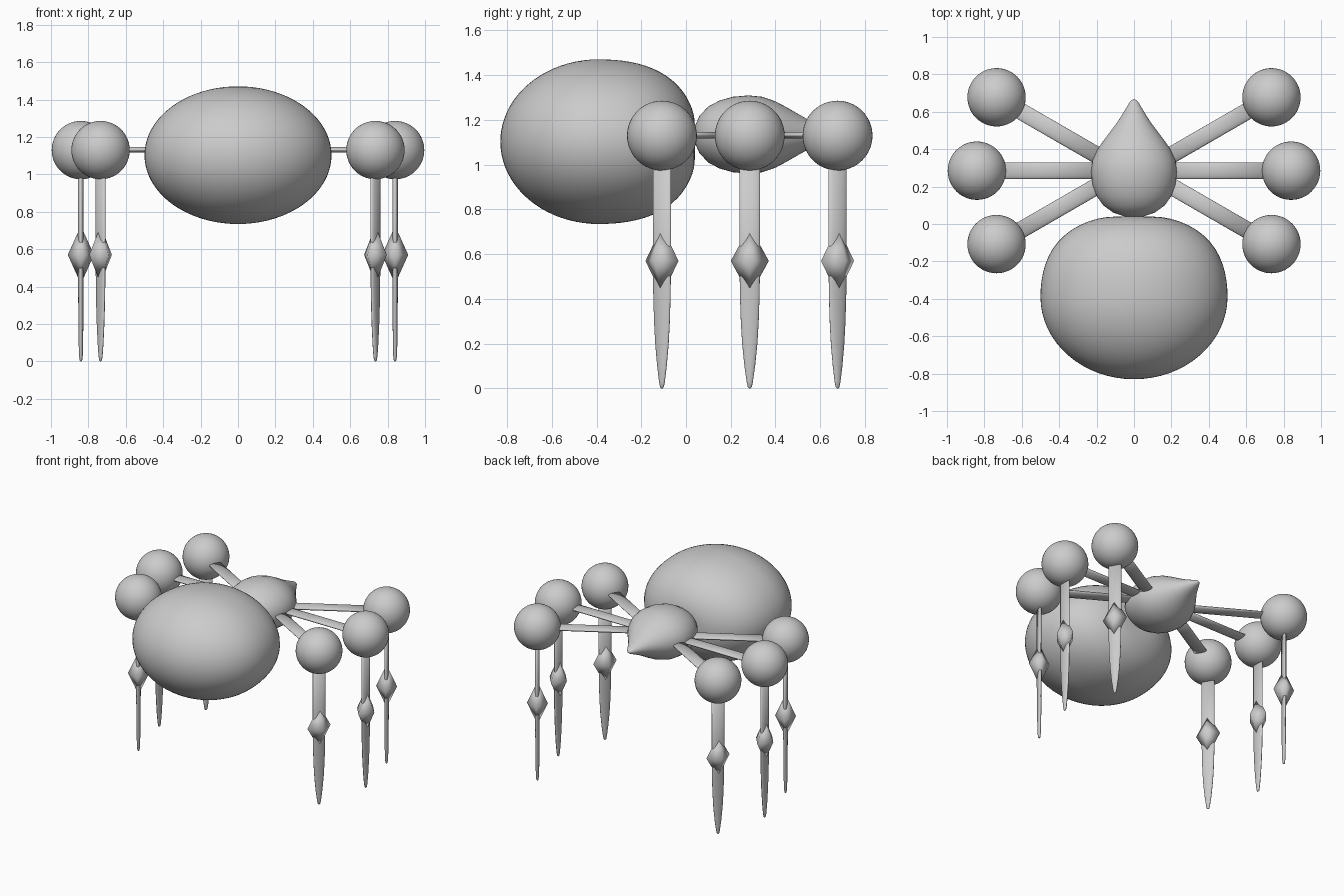
import bpy
import bmesh
from math import sin, cos, pi, radians, acos
from mathutils import Matrix, Vector

cube = bpy.data.objects.get("Cube")
if cube:
    bpy.data.objects.remove(cube, do_unlink=True)


def finish(name, bm, matrix=Matrix()):
    bmesh.ops.recalc_face_normals(bm, faces=bm.faces)
    mesh = bpy.data.meshes.new(name)
    bm.to_mesh(mesh)
    bm.free()
    mesh.transform(matrix)
    mesh.shade_smooth()
    obj = bpy.data.objects.new(name, mesh)
    bpy.context.collection.objects.link(obj)
    return obj


def ball(name, centre, radii, matrix=Matrix()):
    bm = bmesh.new()
    bmesh.ops.create_uvsphere(bm, u_segments=48, v_segments=32, radius=1)
    bmesh.ops.transform(bm, matrix=Matrix.LocRotScale(Vector(centre), None, Vector(radii)), verts=bm.verts)
    return finish(name, bm, matrix)


def loft(name, rings, matrix, sides=32):
    """Skin elliptical rings (distance along local z, half width x, half width y)."""
    bm = bmesh.new()
    loops = []
    for z, a, b in rings:
        loops.append([bm.verts.new((a * cos(2 * pi * i / sides), b * sin(2 * pi * i / sides), z))
                      for i in range(sides)])
    for low, high in zip(loops, loops[1:]):
        for i in range(sides):
            j = (i + 1) % sides
            bm.faces.new((low[i], low[j], high[j], high[i]))
    bm.faces.new(loops[0])
    bm.faces.new(loops[-1])
    return finish(name, bm, matrix)


# Abdomen: ellipsoid whose forward shoulder is slightly swollen
bm = bmesh.new()
bmesh.ops.create_uvsphere(bm, u_segments=64, v_segments=40, radius=1)
for v in bm.verts:
    if v.co.y > 0:
        angle = acos(min(1, v.co.y))
        v.co *= 1 + 0.055 * sin(2 * angle) ** 2 - 0.03 * max(0, 1 - 3 * angle)
finish("abdomen", bm, Matrix.LocRotScale(Vector((0, -0.39, 1.103)), None, Vector((0.5, 0.44, 0.368))))

# Thorax and pointed head in one profile running along y
profile = [(0.035, 0.01), (0.04, 0.05), (0.06, 0.11), (0.1, 0.165), (0.15, 0.2), (0.21, 0.222),
           (0.28, 0.23), (0.34, 0.222), (0.4, 0.195), (0.45, 0.16), (0.5, 0.122), (0.54, 0.092),
           (0.58, 0.066), (0.62, 0.042), (0.65, 0.024), (0.663, 0.012), (0.667, 0.002)]
along_y = Matrix.Translation((0, 0, 1.135)) @ Matrix.Rotation(radians(-90), 4, "X")
loft("thorax", [(y, r, r * 0.76) for y, r in profile], along_y, 48)

# Legs: each is built pointing outward along local x, then turned about the thorax
REACH = 0.785
HIP_Z = 1.13
shin = [(0, 0.002, 0.003), (0.006, 0.007, 0.009), (0.03, 0.01, 0.014), (0.1, 0.012, 0.024),
        (0.2, 0.013, 0.034), (0.3, 0.014, 0.04), (0.42, 0.015, 0.044), (0.57, 0.015, 0.046),
        (HIP_Z, 0.015, 0.046)]

for side, sign in (("left", 1), ("right", -1)):
    for place, turn in (("head_end", 30), ("middle", 0), ("abdomen_end", -30)):
        tag = f"{side}_{place}"
        base = (Matrix.Scale(sign, 4, (1, 0, 0)) @ Matrix.Translation((0.055, 0.285, 0))
                @ Matrix.Rotation(radians(turn), 4, "Z"))
        foot = base @ Matrix.Translation((REACH, 0, 0))
        hip = base @ Matrix.Translation((0, 0, HIP_Z + 0.002)) @ Matrix.Rotation(radians(90), 4, "Y")
        parts = [
            loft(f"{tag}_thigh", [(0, 0.015, 0.045), (REACH, 0.015, 0.045)], hip),
            ball(f"{tag}_joint", (0, 0, HIP_Z), (0.156,) * 3, foot),
            loft(f"{tag}_shin", shin, foot),
        ]

        # Four-sided spindle around the shin
        bm = bmesh.new()
        for depth in (0.155, -0.155):
            bmesh.ops.create_cone(bm, cap_ends=False, segments=4, radius1=1, radius2=0, depth=1,
                                  matrix=Matrix.Diagonal((0.07, 0.085, depth, 1))
                                  @ Matrix.Translation((0, 0, 0.5)) @ Matrix.Rotation(0, 4, "Z"))
        bmesh.ops.remove_doubles(bm, verts=bm.verts, dist=0.0005)
        parts.append(finish(f"{tag}_spindle", bm, foot @ Matrix.Translation((0, 0, 0.57))))

        # Mirrored parts need their faces turned outward again
        if sign < 0:
            for part in parts:
                part.data.flip_normals()
